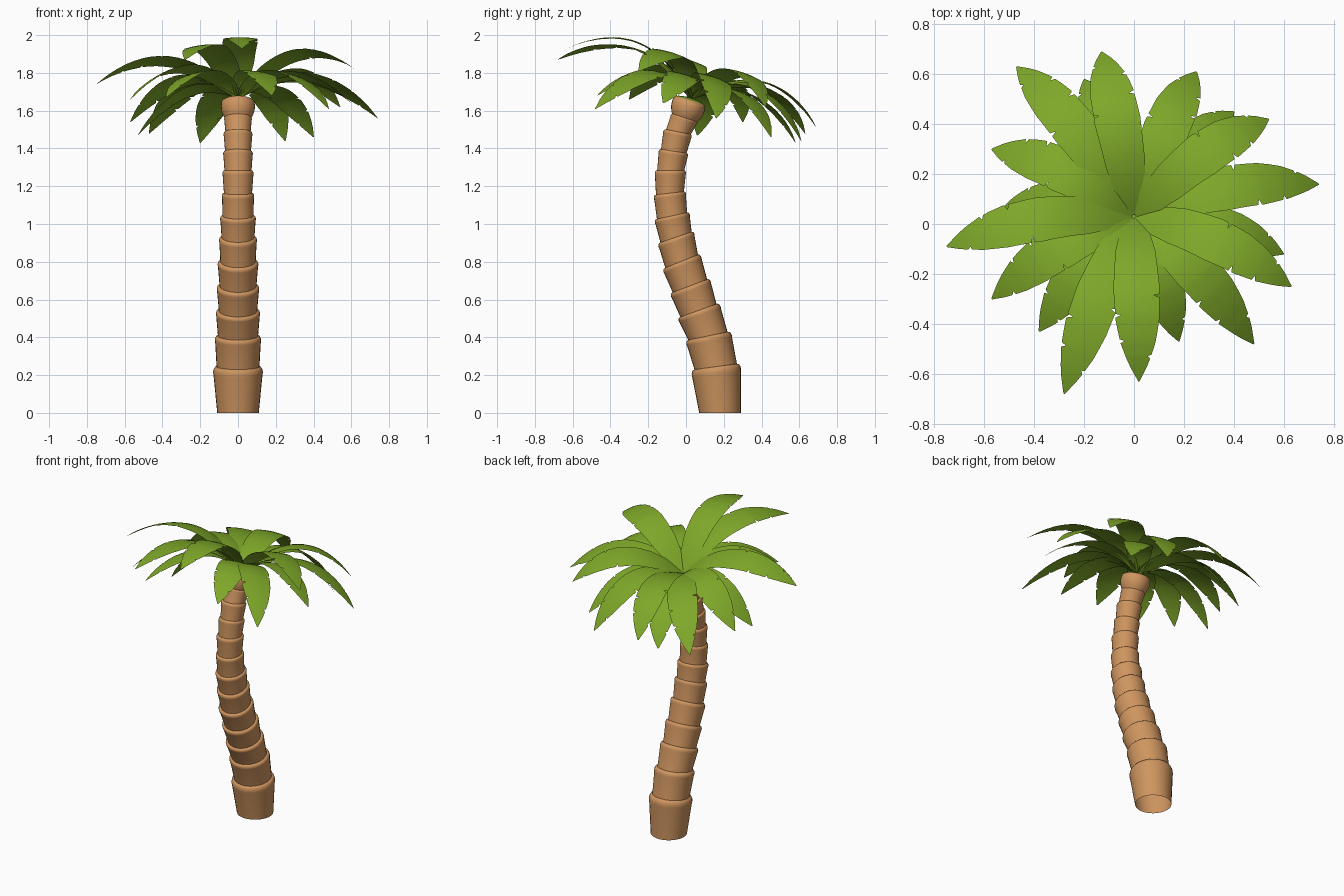
import bpy, bmesh, math
from mathutils import Vector

if "Cube" in bpy.data.objects:
    bpy.data.objects.remove(bpy.data.objects["Cube"])


def material(name, rgb):
    m = bpy.data.materials.new(name)
    m.diffuse_color = (*rgb, 1)
    m.use_nodes = True
    m.node_tree.nodes["Principled BSDF"].inputs["Base Color"].default_value = m.diffuse_color
    return m


bark = material("bark brown", (0.62, 0.30, 0.115))
green = material("leaf green", (0.21, 0.39, 0.022))


def finish(bm, name, mat, angle):
    me = bpy.data.meshes.new(name)
    bm.to_mesh(me)
    bm.free()
    ob = bpy.data.objects.new(name, me)
    bpy.context.collection.objects.link(ob)
    me.materials.append(mat)
    bpy.ops.object.select_all(action='DESELECT')
    ob.select_set(True)
    bpy.context.view_layer.objects.active = ob
    bpy.ops.object.shade_smooth_by_angle(angle=math.radians(angle))
    return ob


def loft(name, a, b, profile, mat, sides=28):
    """Round part, open below, between two frames (centre, normal); profile = (fraction, radius)."""
    bm = bmesh.new()
    rings = []
    for f, r in profile:
        c = a[0].lerp(b[0], f)
        n = a[1].lerp(b[1], f).normalized()
        u = Vector((1, 0, 0))
        v = n.cross(u)
        rings.append([bm.verts.new(c + r * (u * math.cos(t) + v * math.sin(t)))
                      for t in (2 * math.pi * k / sides for k in range(sides))])
    for p, q in zip(rings, rings[1:]):
        for k in range(sides):
            j = (k + 1) % sides
            bm.faces.new((p[k], p[j], q[j], q[k]))
    return finish(bm, name, mat, 50)


# Trunk: side-view rim ends (y, z left, y, z right) of each stacked segment
rims = [(.03, .215, .29, .25), (0, .37, .24, .42), (-.04, .49, .18, .57),
        (-.08, .62, .13, .70), (-.12, .75, .08, .83), (-.145, .885, .045, .95),
        (-.165, 1.01, .02, 1.05), (-.17, 1.14, 0, 1.16), (-.165, 1.27, 0, 1.27),
        (-.145, 1.385, .01, 1.36), (-.12, 1.49, .03, 1.46), (-.08, 1.575, .06, 1.53)]
below, r_low = (Vector((0, .18, 0)), Vector((0, 0, 1))), .11
for i, (yl, zl, yr, zr) in enumerate(rims):
    normal = Vector((0, zl - zr, yr - yl)).normalized()
    r = math.hypot(yr - yl, zr - zl) / 2
    top = (Vector((0, (yl + yr) / 2, (zl + zr) / 2)) + normal * .014, normal)
    loft(f"trunk_segment_{i + 1}", below, top,
         [(0, r_low), (.8, r * .985), (.85, r), (.9, r), (.95, r * .975), (.985, r * .93), (1, r * .83)], bark)
    below, r_low = (top[0] - normal * .012, normal), r * .86

# Crown: swollen brown head with a green cap where the leaves sprout
axis = Vector((0, .3, .95)).normalized()
head_top = (Vector((0, .022, 1.655)), axis)
loft("trunk_head", below, head_top,
     [(0, .066), (.2, .078), (.45, .088), (.7, .09), (.93, .087), (1, .078)], bark)
loft("crown_cap", head_top, (head_top[0] + axis * .014, axis),
     [(-.1, .079), (.3, .068), (.75, .04), (1, .001)], green)

# Leaves: tip position and arch height of each
WIDTH = [(0, .02), (.1, .062), (.25, .086), (.5, .1), (.7, .094), (.82, .074), (.92, .042), (1, .003)]
NOTCH = ((.55, .88), (.66, .8))


def half_width(t, side):
    for (t0, w0), (t1, w1) in zip(WIDTH, WIDTH[1:]):
        if t <= t1:
            w = w0 + (w1 - w0) * (t - t0) / (t1 - t0)
            break
    return w * (.74 if t in NOTCH[side] else 1)


ROWS = sorted({k / 16 for k in range(17)}
              | {n + d for s in NOTCH for n in s for d in (-.008, 0, .014)})


def leaf(i, tip, rise, scale):
    bm = bmesh.new()
    tip = Vector(tip)
    base = Vector((0, .03, 1.672))
    out = (tip - base)
    out.z = 0
    base += out.normalized() * .008
    ctrl = (base + tip) / 2 + axis * 2 * rise
    side = out.cross(axis).normalized()
    rows = []
    for t in ROWS:
        p = base * (1 - t) ** 2 + ctrl * 2 * t * (1 - t) + tip * t * t
        tangent = (ctrl - base) * (1 - t) + (tip - ctrl) * t
        up = side.cross(tangent).normalized()
        row = []
        for s, f in ((-1, 1), (-1, .5), (1, 0), (1, .5), (1, 1)):
            w = half_width(t, s > 0) * scale * f
            row.append(bm.verts.new(p + side * s * w - up * (.9 * w * w)))
        rows.append(row)
    for a, b in zip(rows, rows[1:]):
        for k in range(4):
            bm.faces.new((a[k], a[k + 1], b[k + 1], b[k]))
    finish(bm, f"leaf_{i + 1}", green, 60)


upper = [(.74, .16, 1.56), (.54, .42, 1.62), (.25, .61, 1.44), (-.13, .69, 1.51),
         (-.47, .63, 1.48), (-.57, .30, 1.54), (-.75, -.09, 1.74), (-.57, -.30, 1.66),
         (-.28, -.68, 1.87), (.02, -.63, 1.93), (.48, -.48, 1.61), (.63, -.25, 1.81)]
lower = [(.40, .45, 1.46), (-.20, .58, 1.43), (-.53, .06, 1.47), (-.38, -.43, 1.67),
         (.18, -.47, 1.68), (.60, -.12, 1.64)]
for i, tip in enumerate(upper):
    leaf(i, tip, .17, .93)
for i, tip in enumerate(lower):
    leaf(i + len(upper), tip, .14, .9)
